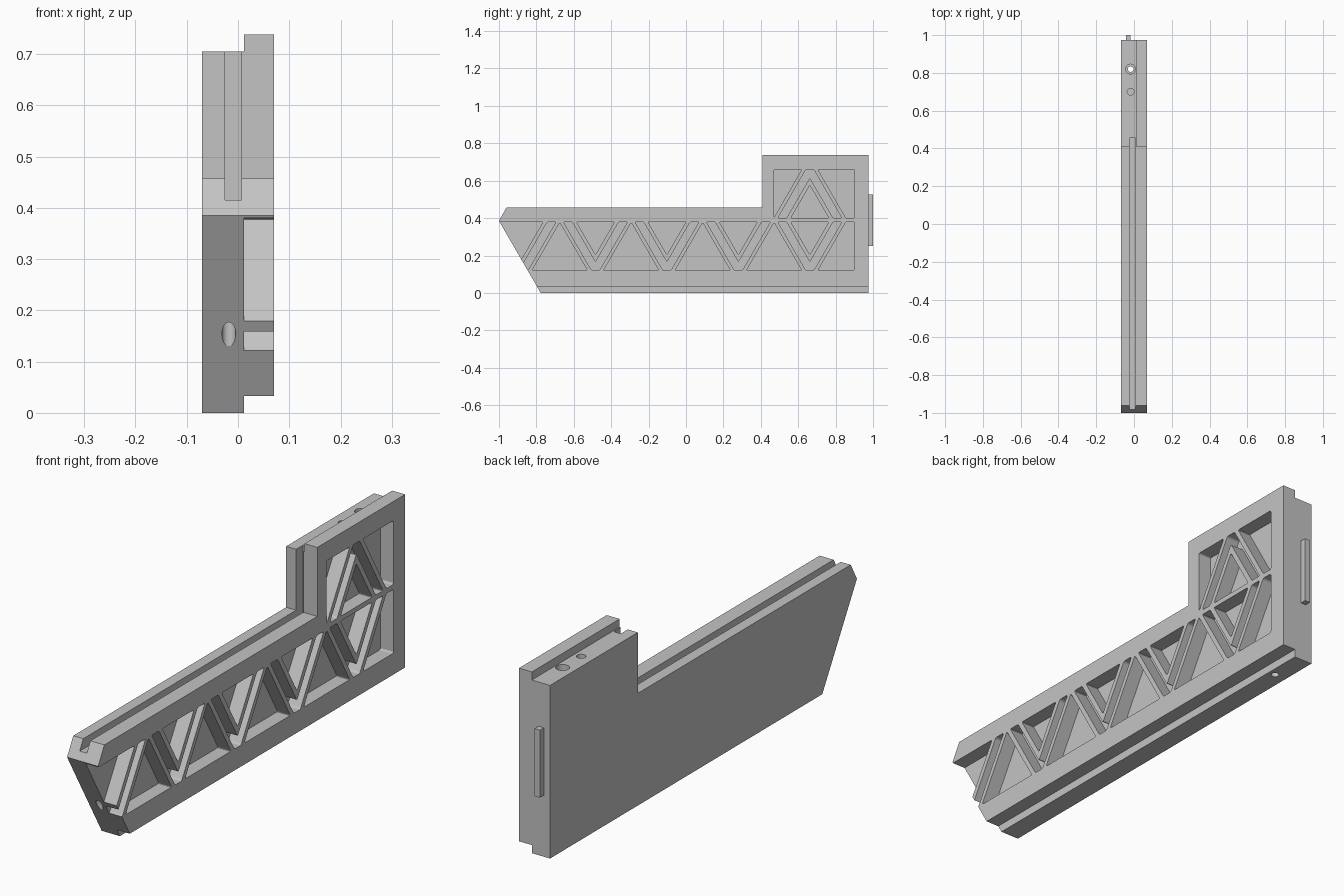
import bpy, bmesh, math
from mathutils import Matrix

cube = bpy.data.objects.get("Cube")
if cube:
    bpy.data.objects.remove(cube, do_unlink=True)

GREY = (0.55, 0.55, 0.55, 1.0)
mat = bpy.data.materials.new("plain_grey")
mat.use_nodes = True
mat.diffuse_color = GREY
mat.node_tree.nodes["Principled BSDF"].inputs["Base Color"].default_value = GREY


def finish(bm, name):
    bmesh.ops.recalc_face_normals(bm, faces=bm.faces)
    mesh = bpy.data.meshes.new(name)
    bm.to_mesh(mesh)
    bm.free()
    mesh.materials.append(mat)
    obj = bpy.data.objects.new(name, mesh)
    bpy.context.scene.collection.objects.link(obj)
    return obj


def prism(bm, points, x0, x1, rounding=0.0):
    """Extrude a (y, z) outline from x0 to x1, optionally rounding its corners."""
    part = bmesh.new()
    part.faces.new([part.verts.new((x0, y, z)) for y, z in points])
    if rounding:
        bmesh.ops.bevel(part, geom=part.verts[:], offset=rounding, segments=3,
                        profile=0.5, affect='VERTICES')
    ext = bmesh.ops.extrude_face_region(part, geom=part.faces[:])
    moved = [v for v in ext["geom"] if isinstance(v, bmesh.types.BMVert)]
    bmesh.ops.translate(part, verts=moved, vec=(x1 - x0, 0, 0))
    bmesh.ops.recalc_face_normals(part, faces=part.faces)
    temp = bpy.data.meshes.new("temp")
    part.to_mesh(temp)
    part.free()
    bm.from_mesh(temp)
    bpy.data.meshes.remove(temp)


def drill(bm, x, y, z0, z1, radius):
    bmesh.ops.create_cone(bm, cap_ends=True, segments=32, radius1=radius,
                          radius2=radius, depth=z1 - z0,
                          matrix=Matrix.Translation((x, y, (z0 + z1) / 2)))


def cut(body, bm):
    cutter = finish(bm, "cutter")
    cutter.hide_render = True
    mod = body.modifiers.new("cut", 'BOOLEAN')
    mod.operation = 'DIFFERENCE'
    mod.solver = 'EXACT'
    mod.object = cutter
    bpy.context.view_layer.objects.active = body
    bpy.ops.object.modifier_apply(modifier=mod.name)
    bpy.data.objects.remove(cutter, do_unlink=True)


# Overall outline: long arm with a sloped nose and a tall block at the back
NOSE_Y, NOSE_Z, TOE_Y = -1.0, 0.385, -0.777
ARM_TOP, BLOCK_Y, BACK_Y = 0.457, 0.41, 0.975
LEFT, SPLIT, RIGHT = -0.07, 0.012, 0.07


def outline(bottom, top):
    slope_y = TOE_Y + (NOSE_Y - TOE_Y) * bottom / NOSE_Z
    return [(slope_y, bottom), (BACK_Y, bottom), (BACK_Y, top), (BLOCK_Y, top),
            (BLOCK_Y, ARM_TOP), (-0.96, ARM_TOP), (NOSE_Y, NOSE_Z)]


# Solid plate on one side
bm = bmesh.new()
prism(bm, outline(0, 0.705), LEFT, SPLIT)
plate = finish(bm, "solid_plate")

# Groove along the arm and up the front of the block
bm = bmesh.new()
prism(bm, [(-1.1, 0.415), (0.455, 0.415), (0.455, 0.8), (-1.1, 0.8)], -0.025, 0.007)
cut(plate, bm)

# Vertical holes: counterbored through hole, blind hole, nose hole
HOLE_X = -0.018
for y, z0, z1, r in ((0.82, -0.1, 0.8, 0.015), (0.82, 0.65, 0.8, 0.026),
                     (0.70, 0.60, 0.8, 0.018), (-0.866, 0.05, 0.33, 0.0135)):
    bm = bmesh.new()
    drill(bm, HOLE_X, y, z0, z1, r)
    cut(plate, bm)

# Frame on the other side, shifted up to form the steps
bm = bmesh.new()
prism(bm, outline(0.033, 0.738), SPLIT, RIGHT)
frame = finish(bm, "truss_frame")

# Truss pockets: 60 degree triangles with a narrow V slot around each
K = 1 / math.sqrt(3)
H = 0.26            # height of a pocket row
PITCH = 0.382
SLOT, RIB_TIP, TRI_TIP, EDGE = 0.021, 0.044, 0.084, 0.043
END_Y = 0.90
pockets = bmesh.new()


def pocket(points, base, flip=1, rounding=0.007):
    prism(pockets, [(y, base + flip * u) for y, u in points],
          SPLIT - 0.05, RIGHT + 0.05, rounding)


def v_and_triangle(c, base, flip=1):
    inner, outer = (H - RIB_TIP) * K, SLOT + H * K
    pocket([(c - SLOT, 0), (c + SLOT, 0), (c + outer, H), (c + inner, H),
            (c, RIB_TIP), (c - inner, H), (c - outer, H)], base, flip)
    half = (H - TRI_TIP) * K
    pocket([(c, TRI_TIP), (c + half, H), (c - half, H)], base, flip)


# Lower row
LOW = 0.12
first = -0.866
for i in range(5):
    c = first + i * PITCH
    if i:
        v_and_triangle(c, LOW)
    if i < 4:
        peak = c + PITCH / 2
        half = PITCH / 2 - EDGE
        pocket([(peak - half, 0), (peak + half, 0), (peak, half / K)], LOW)
    else:
        pocket([(c + EDGE, 0), (END_Y, 0), (END_Y, H), (c + EDGE + H * K, H)], LOW)

# Nose pockets, open through the sloped end
pocket([(first - RIB_TIP * K, 0), (first + SLOT, 0), (first + SLOT + H * K, H),
        (first + (H - RIB_TIP) * K, H)], LOW)
pocket([(first - TRI_TIP * K, 0), (first + (H - TRI_TIP) * K, H),
        (-1.2, H), (-1.2, 0)], LOW)

# Upper row in the block
HIGH = 0.66
c = first + 4 * PITCH
v_and_triangle(c, HIGH, -1)
START_Y = 0.47
pocket([(START_Y, 0), (c - EDGE, 0), (START_Y, (c - EDGE - START_Y) / K)], HIGH, -1)
pocket([(END_Y, 0), (c + EDGE, 0), (c + EDGE + H * K, H), (END_Y, H)], HIGH, -1)
cut(frame, pockets)

# Locating tab on the back face
bm = bmesh.new()
prism(bm, [(BACK_Y - 0.01, 0.25), (1.0, 0.25), (1.0, 0.525), (BACK_Y - 0.01, 0.525)],
      -0.042, -0.018)
finish(bm, "back_tab")
